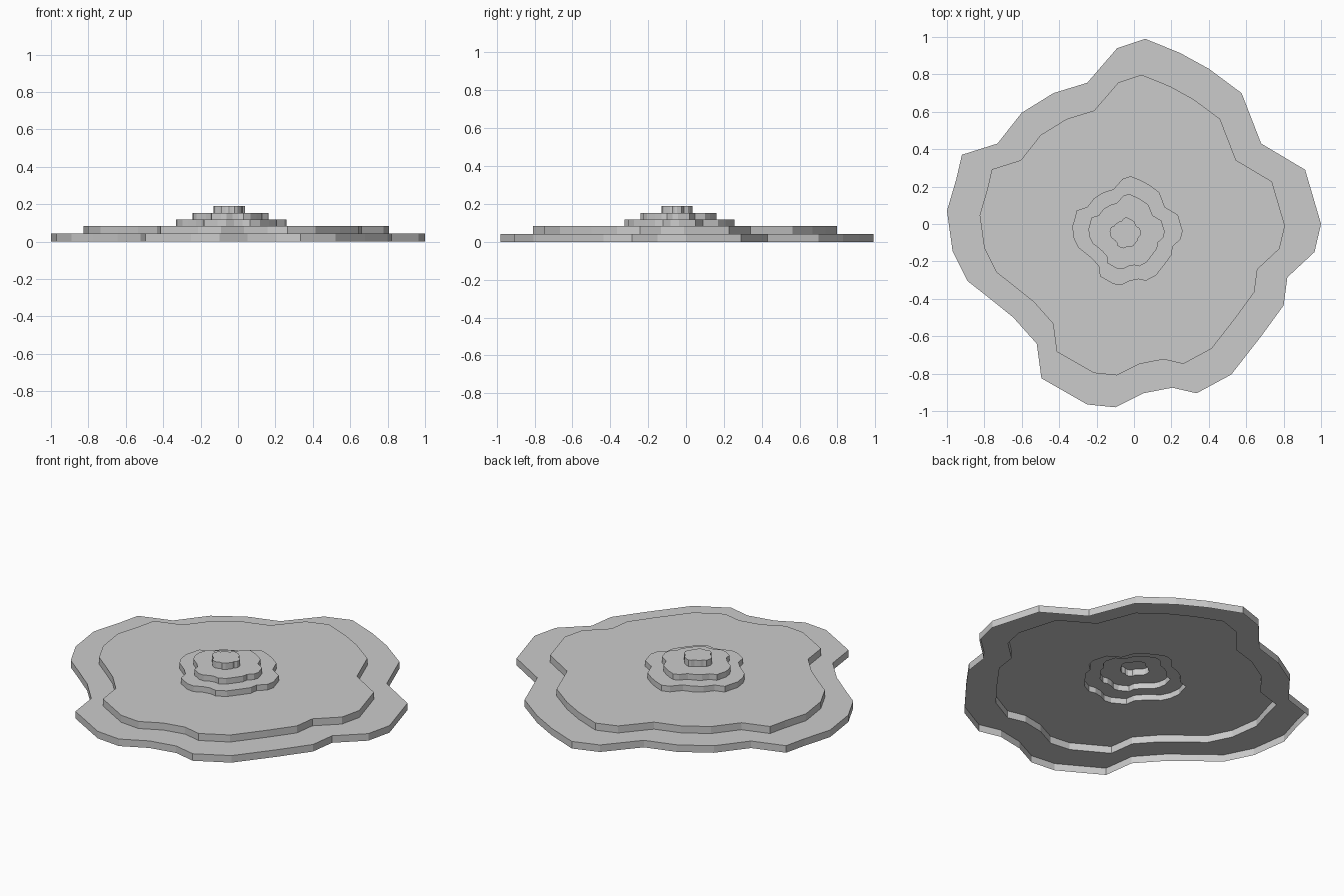
import bpy, bmesh

if "Cube" in bpy.data.objects:
    bpy.data.objects.remove(bpy.data.objects["Cube"])

# One irregular coastline outline, reused at every level
OUTLINE = [
    (1.0, 0.0), (.915, .29), (.68, .43), (.575, .70), (.40, .83), (.245, .915),
    (.06, .99), (-.09, .94), (-.25, .755), (-.43, .70), (-.60, .595), (-.73, .43),
    (-.92, .37), (-.95, .24), (-1.0, .07), (-.97, -.145), (-.89, -.305),
    (-.775, -.395), (-.645, -.50), (-.52, -.64), (-.495, -.825), (-.25, -.965),
    (-.10, -.98), (.05, -.905), (.205, -.875), (.335, -.905), (.52, -.805),
    (.68, -.60), (.80, -.435), (.82, -.285), (.965, -.15)]
CENTRE = (-.05, -.052)          # point the steps shrink towards
# (outline scale, top height) of each step
STEPS = [(1.0, .042), (.816, .084), (.295, .118), (.204, .152), (.084, .19)]

stone = bpy.data.materials.new("light_grey_stone")
stone.diffuse_color = (.6, .6, .6, 1)
stone.use_nodes = True
stone.node_tree.nodes["Principled BSDF"].inputs["Base Color"].default_value = stone.diffuse_color

bm = bmesh.new()


def ring(scale, z):
    cx, cy = CENTRE
    return [bm.verts.new((cx + (x - cx) * scale, cy + (y - cy) * scale, z))
            for x, y in OUTLINE]


def bridge(a, b):
    n = len(a)
    for i in range(n):
        j = (i + 1) % n
        bm.faces.new((a[i], a[j], b[j], b[i]))


# Hollow shell, open underneath: a wall, then a flat tread, for each step
below, z = None, 0
for scale, top in STEPS:
    foot = ring(scale, z)
    if below:
        bridge(below, foot)     # tread
    below = ring(scale, top)
    bridge(foot, below)         # wall
    z = top
bm.faces.new(below)             # summit

mesh = bpy.data.meshes.new("stepped_mound")
bm.to_mesh(mesh)
bm.free()
mesh.materials.append(stone)
mound = bpy.data.objects.new("stepped_mound", mesh)
bpy.context.collection.objects.link(mound)
